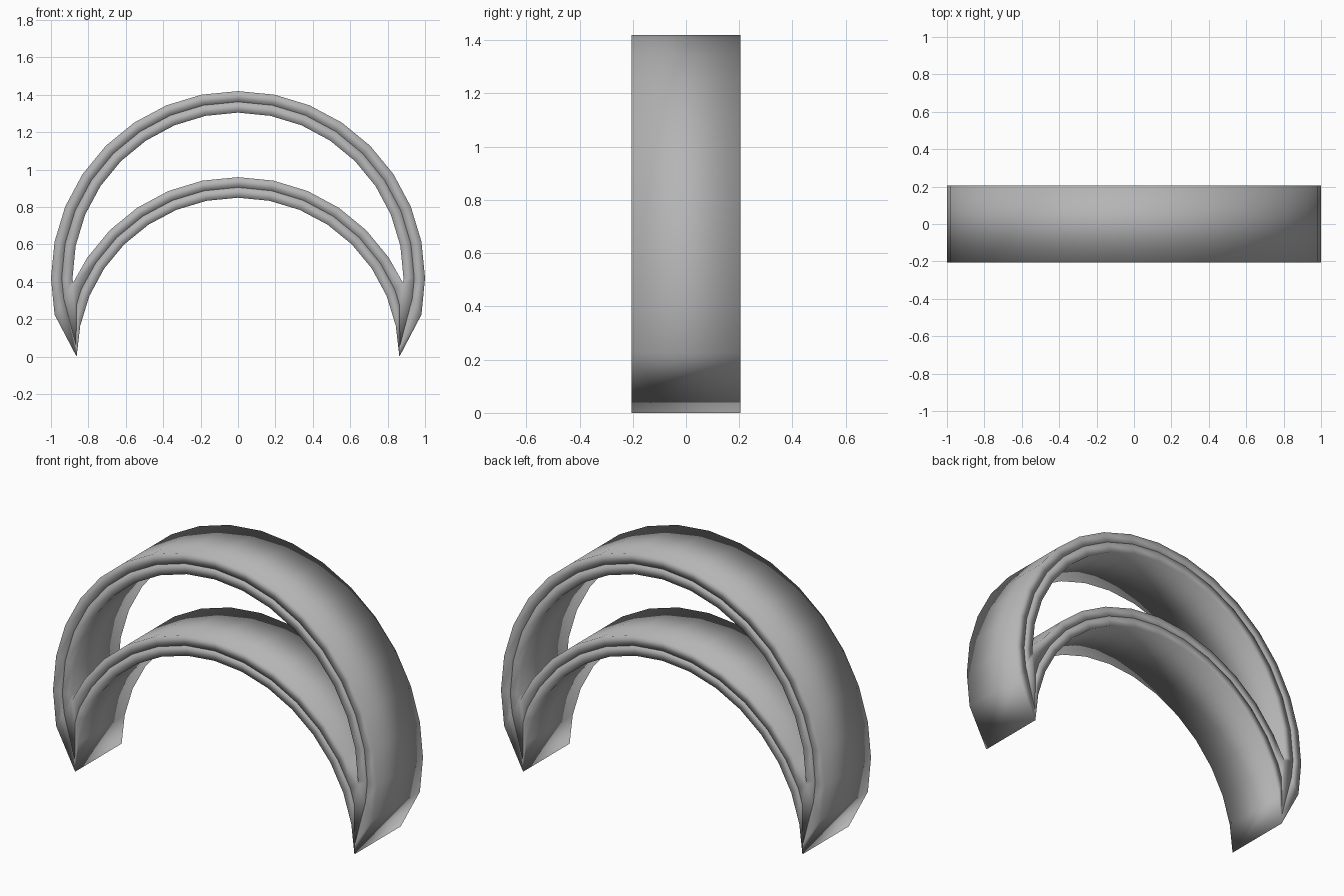
import bpy, bmesh
from math import sin, cos, radians

if "Cube" in bpy.data.objects:
    bpy.data.objects.remove(bpy.data.objects["Cube"])

STEP = 11.25      # degrees per facet
HALF = 0.205      # half depth along y


def arc(k, rx, rz, cz):
    a = radians(k * STEP)
    return (rx * cos(a), cz + rz * sin(a))


def flip(p):
    return (-p[0], p[1])


# Cross-section as (outline point, hole point) pairs, right tip -> over the top -> left tip
tip, corner = (0.863, 0.0), (0.882, 0.395)

upper = [(tip, corner), (arc(-1, 1, 1, 0.42), corner)]
upper += [(arc(k, 1, 1, 0.42), arc(k, 0.885, 0.885, 0.42)) for k in range(0, 9)]
upper += [(flip(a), flip(b)) for a, b in reversed(upper[:-1])]

# Lower arch, whose top surface is the lower edge of the hole
lower = [(tip, corner)]
lower += [(arc(k, 0.86, 0.85, 0), corner if k < 3 else arc(k, 0.97, 0.97, -0.01))
          for k in range(1, 9)]
lower += [(flip(a), flip(b)) for a, b in reversed(lower[:-1])]

# One closed ring: along the upper arch, back along the lower arch
ring = upper + lower[-2:0:-1]


def middle(o, h):
    t = 0.15 if o[1] < 0.001 else 0.5     # the seam runs close to the tips
    return tuple(p + (q - p) * t for p, q in zip(o, h))


grey = bpy.data.materials.new("dark_grey")
grey.diffuse_color = (0.46, 0.46, 0.46, 1)
grey.use_nodes = True
grey.node_tree.nodes["Principled BSDF"].inputs["Base Color"].default_value = grey.diffuse_color


def shell(name, pairs):
    """Closed smooth band between two outlines, extruded along y."""
    bm = bmesh.new()
    rows = [[bm.verts.new((p[0], y, p[1]))
             for p, y in ((o, -HALF), (o, HALF), (h, HALF), (h, -HALF))]
            for o, h in pairs]
    for i, a in enumerate(rows):
        b = rows[(i + 1) % len(rows)]
        for j in range(4):
            k = (j + 1) % 4
            bm.faces.new((a[j], b[j], b[k], a[k]))
    bmesh.ops.remove_doubles(bm, verts=bm.verts, dist=0.0005)
    bmesh.ops.recalc_face_normals(bm, faces=bm.faces)
    for f in bm.faces:
        f.smooth = True
    mesh = bpy.data.meshes.new(name)
    bm.to_mesh(mesh)
    bm.free()
    mesh.materials.append(grey)
    bpy.context.collection.objects.link(bpy.data.objects.new(name, mesh))


# Two nested layers with a seam line between them
shell("outer_layer", [(o, middle(o, h)) for o, h in ring])
shell("inner_layer", [(middle(o, h), h) for o, h in ring])
